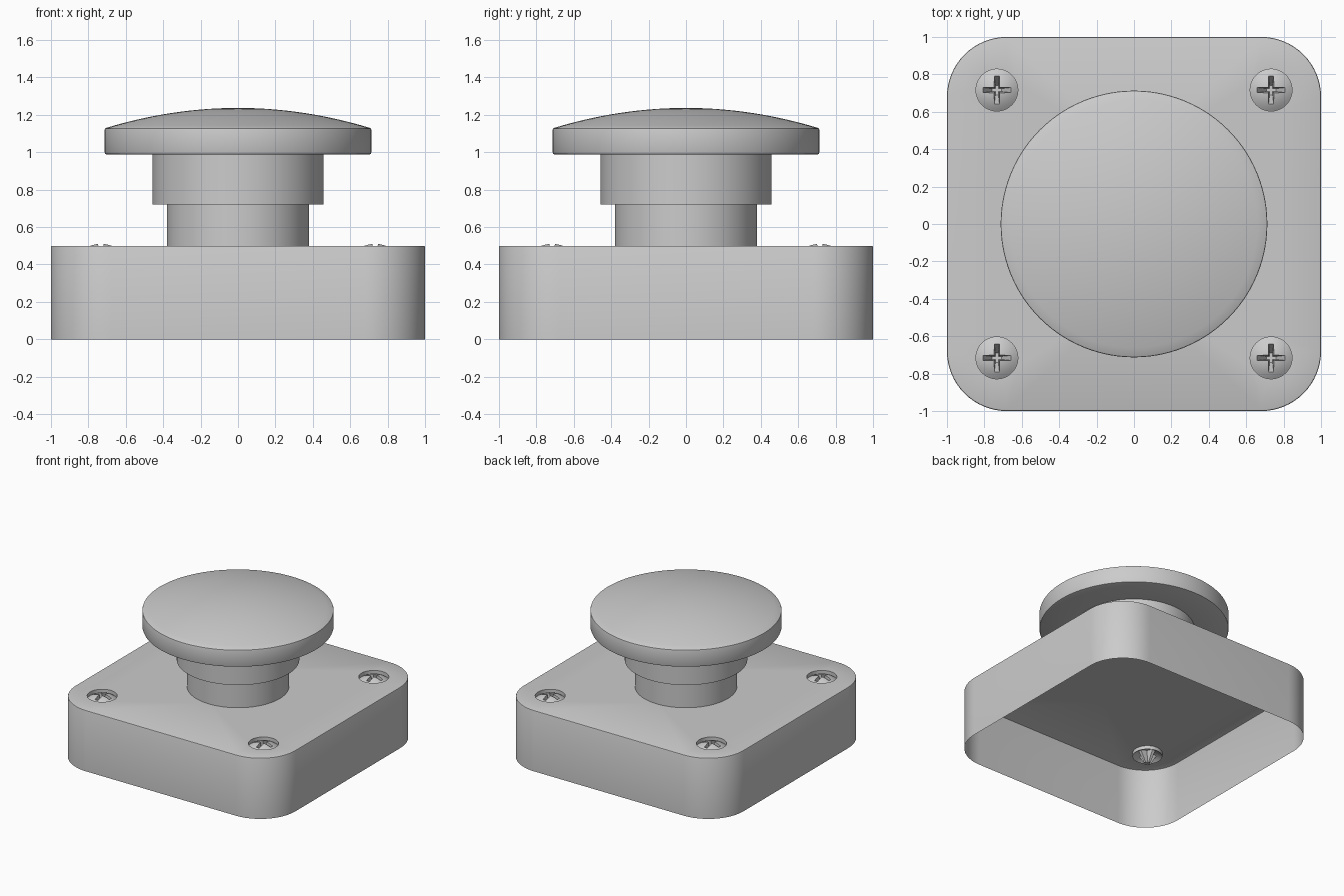
import bpy, bmesh, math

if "Cube" in bpy.data.objects:
    bpy.data.objects.remove(bpy.data.objects["Cube"])

SCREW_X, SCREW_Y, SCREW_R, RIM_Z, TOP = 0.733, 0.716, 0.112, 0.47, 0.5
STEM_R = 0.38


def finish(bm, name, fix_normals=True):
    bmesh.ops.remove_doubles(bm, verts=bm.verts, dist=1e-5)
    if fix_normals:
        bmesh.ops.recalc_face_normals(bm, faces=bm.faces)
    me = bpy.data.meshes.new(name)
    bm.to_mesh(me)
    bm.free()
    ob = bpy.data.objects.new(name, me)
    bpy.context.collection.objects.link(ob)
    return ob


def ring(bm, pts, z):
    return [bm.verts.new((x, y, z)) for x, y in pts]


def bridge(bm, a, b):
    n = len(a)
    for i in range(n):
        bm.faces.new((a[i], a[(i + 1) % n], b[(i + 1) % n], b[i]))


def loop_edges(bm, vs):
    out = []
    for i, v in enumerate(vs):
        w = vs[(i + 1) % len(vs)]
        out.append(bm.edges.get((v, w)) or bm.edges.new((v, w)))
    return out


def circle(r, n, cx=0, cy=0):
    return [(cx + r * math.cos(2 * math.pi * i / n), cy + r * math.sin(2 * math.pi * i / n))
            for i in range(n)]


def rounded_square(half, r, n=16):
    pts = []
    for k, (sx, sy) in enumerate(((1, 1), (-1, 1), (-1, -1), (1, -1))):
        for i in range(n + 1):
            a = math.pi / 2 * (k + i / n)
            pts.append((sx * (half - r) + r * math.cos(a), sy * (half - r) + r * math.sin(a)))
    return pts


def lathe(name, profile, n=96):
    bm = bmesh.new()
    vs = [bm.verts.new((r, 0, z)) for r, z in profile]
    es = [bm.edges.new(p) for p in zip(vs, vs[1:])]
    bmesh.ops.spin(bm, geom=vs + es, cent=(0, 0, 0), axis=(0, 0, 1),
                   angle=2 * math.pi, steps=n)
    return finish(bm, name)


corners = [(sx * SCREW_X, sy * SCREW_Y) for sx in (1, -1) for sy in (1, -1)]

# Base: thin rounded box, open below, with screw holes and short hole walls
bm = bmesh.new()
B = 0.008
loops = [ring(bm, rounded_square(1 - d, 0.32 - d), z)
         for d, z in ((0, 0), (0, TOP - B), (B * 0.3, TOP - B * 0.3), (B, TOP))]
for a, b in zip(loops, loops[1:]):
    bridge(bm, a, b)
fill = loop_edges(bm, loops[-1])
fill += loop_edges(bm, ring(bm, circle(STEM_R, 96), TOP))
for cx, cy in corners:
    hole = circle(SCREW_R, 48, cx, cy)
    upper, lower = ring(bm, hole, TOP), ring(bm, hole, RIM_Z)
    bridge(bm, lower, upper)
    fill += loop_edges(bm, upper)
bmesh.ops.triangle_fill(bm, use_beauty=True, use_dissolve=False, edges=fill, normal=(0, 0, 1))
finish(bm, "base")

# Stem with wider collar
lathe("stem", [(0, TOP), (STEM_R, TOP), (STEM_R, 0.722), (0.457, 0.722), (0.457, 0.988)])

# Mushroom cap with shallow dome
dome = [(0.706 * (1 - i / 16), 1.237 - 0.107 * (1 - i / 16) ** 2) for i in range(17)]
lathe("cap", [(0.457, 0.988), (0.702, 0.988), (0.710, 0.991), (0.713, 0.999),
              (0.713, 1.120), (0.711, 1.127)] + dome)

# Screw head: shallow dome with a tapered cross recess cut into it
head = [(SCREW_R * i / 8, 0.511 - (0.511 - RIM_Z) * (i / 8) ** 2) for i in range(9)]
screw = lathe("screw", head + [(SCREW_R, 0.3), (0, 0.3)], 48)


def cross(L, w):
    pts = []
    for k in range(4):
        c, s = round(math.cos(k * math.pi / 2)), round(math.sin(k * math.pi / 2))
        pts += [(c * x - s * y, s * x + c * y) for x, y in ((L, -w), (L, w), (w, w))]
    return pts


bm = bmesh.new()
low, high = ring(bm, cross(0.025, 0.008), 0.41), ring(bm, cross(0.097, 0.016), 0.53)
bridge(bm, low, high)
bm.faces.new(low[::-1])
bm.faces.new(high)
cutter = finish(bm, "cross_cutter")
cutter.hide_render = True

mod = screw.modifiers.new("recess", 'BOOLEAN')
mod.operation, mod.solver, mod.object = 'DIFFERENCE', 'EXACT', cutter
dg = bpy.context.evaluated_depsgraph_get()
bm = bmesh.new()
bm.from_mesh(bpy.data.meshes.new_from_object(screw.evaluated_get(dg)))
bpy.data.objects.remove(cutter)
bpy.data.objects.remove(screw)

# Keep only the thin head surface and its recess
bm.normal_update()
drop = []
for f in bm.faces:
    c = f.calc_center_median()
    if c.z < 0.405 or (abs(f.normal.z) < 0.1 and math.hypot(c.x, c.y) > 0.1):
        drop.append(f)
bmesh.ops.delete(bm, geom=drop, context='FACES')
first = finish(bm, "screw_1", False)
first.location = (*corners[0], 0)
for i, (cx, cy) in enumerate(corners[1:], 2):
    ob = bpy.data.objects.new(f"screw_{i}", first.data)
    ob.location = (cx, cy, 0)
    bpy.context.collection.objects.link(ob)

# Smooth shading with sharp edges kept
for ob in bpy.context.collection.objects:
    ob.select_set(True)
    bpy.context.view_layer.objects.active = ob
bpy.ops.object.shade_smooth_by_angle(angle=math.radians(40))
